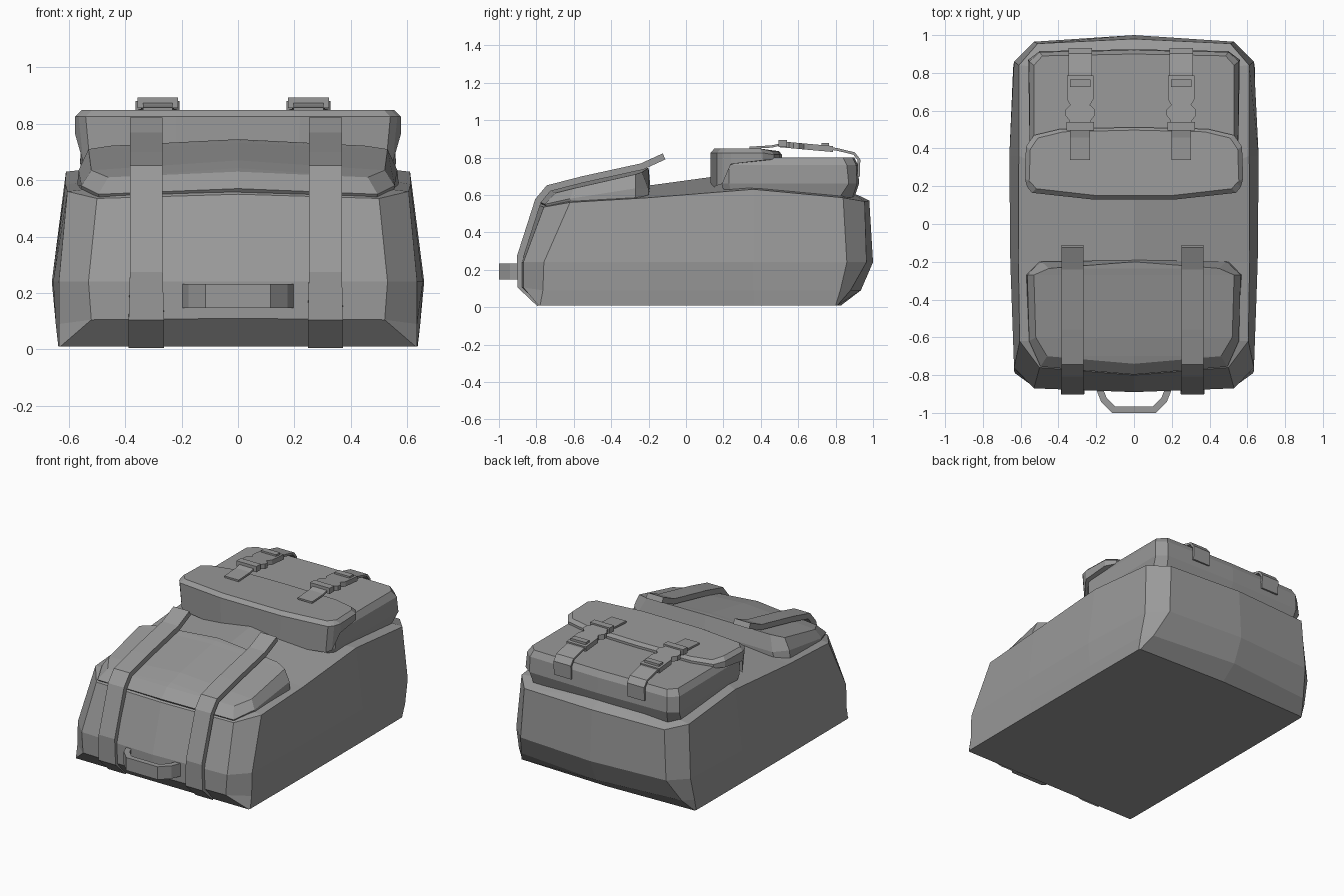
import bpy, bmesh
from mathutils import Vector

if "Cube" in bpy.data.objects:
    bpy.data.objects.remove(bpy.data.objects["Cube"])

# Dark grey fabric
fabric = bpy.data.materials.new("dark_fabric")
fabric.diffuse_color = (0.32, 0.32, 0.32, 1)
fabric.use_nodes = True
fabric.node_tree.nodes["Principled BSDF"].inputs["Base Color"].default_value = fabric.diffuse_color


def finish(name, bm):
    bmesh.ops.remove_doubles(bm, verts=bm.verts, dist=0.0005)
    bmesh.ops.recalc_face_normals(bm, faces=bm.faces)
    me = bpy.data.meshes.new(name)
    bm.to_mesh(me)
    bm.free()
    me.materials.append(fabric)
    ob = bpy.data.objects.new(name, me)
    bpy.context.collection.objects.link(ob)
    return ob


def loft(name, half_rings, cap_end=True):
    """Skin half rings (front centre round to back centre), mirrored over x."""
    bm = bmesh.new()
    rings = []
    for half in half_rings:
        full = list(half) + [(-x, y, z) for x, y, z in half[-2:0:-1]]
        rings.append([bm.verts.new(p) for p in full])
    n = len(rings[0])
    for a, b in zip(rings, rings[1:]):
        for i in range(n):
            j = (i + 1) % n
            bm.faces.new((a[i], a[j], b[j], b[i]))
    bm.faces.new(rings[0])
    if cap_end:
        bm.faces.new(rings[-1])
    return finish(name, bm)


def ribbon(name, path, width, thick, place):
    """Flat band along a 2D path; place(u, v, w) maps it into space."""
    pts = [Vector(p) for p in path]
    bm = bmesh.new()
    secs = []
    for i, p in enumerate(pts):
        d0 = (p - pts[max(i - 1, 0)]).normalized()
        d1 = (pts[min(i + 1, len(pts) - 1)] - p).normalized()
        t = (d0 + d1).normalized()
        d = d1 if d1.length else d0
        off = Vector((-t.y, t.x)) * thick / max(t.dot(d), 0.5)
        q = p + off
        h = width / 2
        secs.append([bm.verts.new(place(*c)) for c in
                     ((p.x, p.y, -h), (p.x, p.y, h), (q.x, q.y, h), (q.x, q.y, -h))])
    for a, b in zip(secs, secs[1:]):
        for i in range(4):
            j = (i + 1) % 4
            bm.faces.new((a[i], a[j], b[j], b[i]))
    bm.faces.new(secs[0])
    bm.faces.new(secs[-1])
    return finish(name, bm)


def box(name, x, y, z):
    bm = bmesh.new()
    bmesh.ops.create_cube(bm, size=1)
    for v in bm.verts:
        v.co = [r[0] + (c + 0.5) * (r[1] - r[0]) for c, r in zip(v.co, (x, y, z))]
    return finish(name, bm)


def at_z(pts, z):
    return [(x, y, z) for x, y in pts]


# Main bag: bottom, lower edge, widest line, shoulder, centre ridge
loft("bag_body", [
    at_z([(0, -.79), (.63, -.79), (.635, -.78), (.637, -.2), (.637, .36), (.635, .80), (.63, .81), (0, .83)], .01),
    [(0, -.89, .11), (.52, -.87, .105), (.635, -.765, .09), (.646, -.2, .09), (.646, .36, .09),
     (.64, .825, .09), (.585, .88, .09), (0, .935, .09)],
    at_z([(0, -.89), (.53, -.87), (.635, -.76), (.655, -.2), (.66, .36), (.635, .86), (.53, .965), (0, 1.0)], .24),
    [(0, -.80, .55), (.50, -.76, .535), (.605, -.62, .56), (.612, -.2, .585), (.61, .36, .63),
     (.61, .84, .585), (.51, .955, .565), (0, .98, .57)],
    [(0, -.73, .60), (0, -.70, .61), (0, -.62, .63), (0, -.2, .65), (0, .13, .695),
     (0, .80, .66), (0, .89, .61), (0, .94, .59)],
], cap_end=False)

# Raised front panel on the bag
loft("front_panel", [
    [(0, -.76, .52), (.48, -.72, .51), (.55, -.60, .54), (.57, -.27, .58), (.50, -.20, .60), (0, -.19, .61)],
    [(0, -.797, .57), (.495, -.755, .55), (.555, -.62, .58), (.565, -.27, .635), (.49, -.20, .63), (0, -.19, .64)],
    [(0, -.74, .63), (.46, -.70, .61), (.52, -.60, .635), (.53, -.27, .71), (.45, -.235, .722), (0, -.20, .745)],
    [(0, -.74, .63), (0, -.70, .643), (0, -.60, .67), (0, -.27, .732), (0, -.235, .74), (0, -.20, .745)],
], cap_end=False)

# Top pocket
loft("top_pocket", [
    at_z([(0, .21), (.50, .21), (.53, .25), (.54, .82), (.49, .89), (0, .90)], .585),
    at_z([(0, .19), (.52, .19), (.55, .23), (.56, .87), (.50, .915), (0, .925)], .66),
    at_z([(0, .19), (.52, .19), (.55, .23), (.555, .86), (.50, .91), (0, .92)], .76),
    at_z([(0, .22), (.49, .22), (.53, .26), (.53, .84), (.485, .89), (0, .90)], .80),
])

# Pocket flap with deep front lip and thin side rim
plan = [(0, .13), (.22, .13), (.54, .165), (.565, .195), (.578, .24), (.572, .41), (.53, .47), (.39, .503), (0, .512)]
low = [.63, .63, .65, .66, .765, .785, .79, .79, .79]
loft("pocket_flap", [
    [(x * (.97 if z < .7 else 1), y, z) for (x, y), z in zip(plan, low)],
    [(x, y, .825 if y < .45 else .815) for x, y in plan],
    [(x * .96, y + (.022 if y < .22 else -.015), .848 if y < .45 else .835) for x, y in plan],
])

# Carry straps over the front panel
strap_path = [(-.77, .03), (-.865, .12), (-.868, .27), (-.775, .56), (-.725, .62), (-.55, .665),
              (-.23, .735), (-.11, .79)]
for side, cx in (("left", -.325), ("right", .31)):
    ribbon("carry_strap_" + side, strap_path[::-1], .125, -.035,
           lambda u, v, w, cx=cx: (cx + w * (1 - .07 * (v > .2)), u, v))

# Grab handle at the front
ribbon("grab_handle", [(-.165, -.87), (-.145, -.92), (-.10, -.965), (.10, -.965), (.145, -.92), (.165, -.87)],
       .085, -.035, lambda u, v, w: (u, v, .19 + w))

# Closure straps and clip buckles on the pocket
half_clip = [(.07, .785), (.07, .66), (.052, .63), (.078, .605), (.078, .575), (.058, .55)]
for side, cx in (("left", -.285), ("right", .25)):
    ribbon("flap_strap_" + side, [(.34, .846), (.46, .853), (.54, .872)], .105, .012,
           lambda u, v, w, cx=cx: (cx + w, u, v))
    ribbon("back_strap_" + side, [(.74, .842), (.80, .838), (.895, .815), (.918, .785), (.915, .70)], .125, .014,
           lambda u, v, w, cx=cx: (cx + w, u, v))
    bm = bmesh.new()
    outline = half_clip + [(.058, .50), (-.058, .50)] + [(-x, y) for x, y in half_clip[::-1]]
    top = [bm.verts.new((cx + x, y, .932 - .09 * y)) for x, y in outline]
    base = [bm.verts.new((cx + x, y, .900 - .09 * y)) for x, y in outline]
    bm.faces.new(top)
    bm.faces.new(base)
    for i in range(len(top)):
        j = (i + 1) % len(top)
        bm.faces.new((top[i], top[j], base[j], base[i]))
    finish("clip_buckle_" + side, bm)
    box("clip_front_bar_" + side, (cx - .072, cx + .072), (.495, .54), (.855, .893))
    box("clip_back_bar_" + side, (cx - .055, cx + .055), (.725, .765), (.845, .878))
